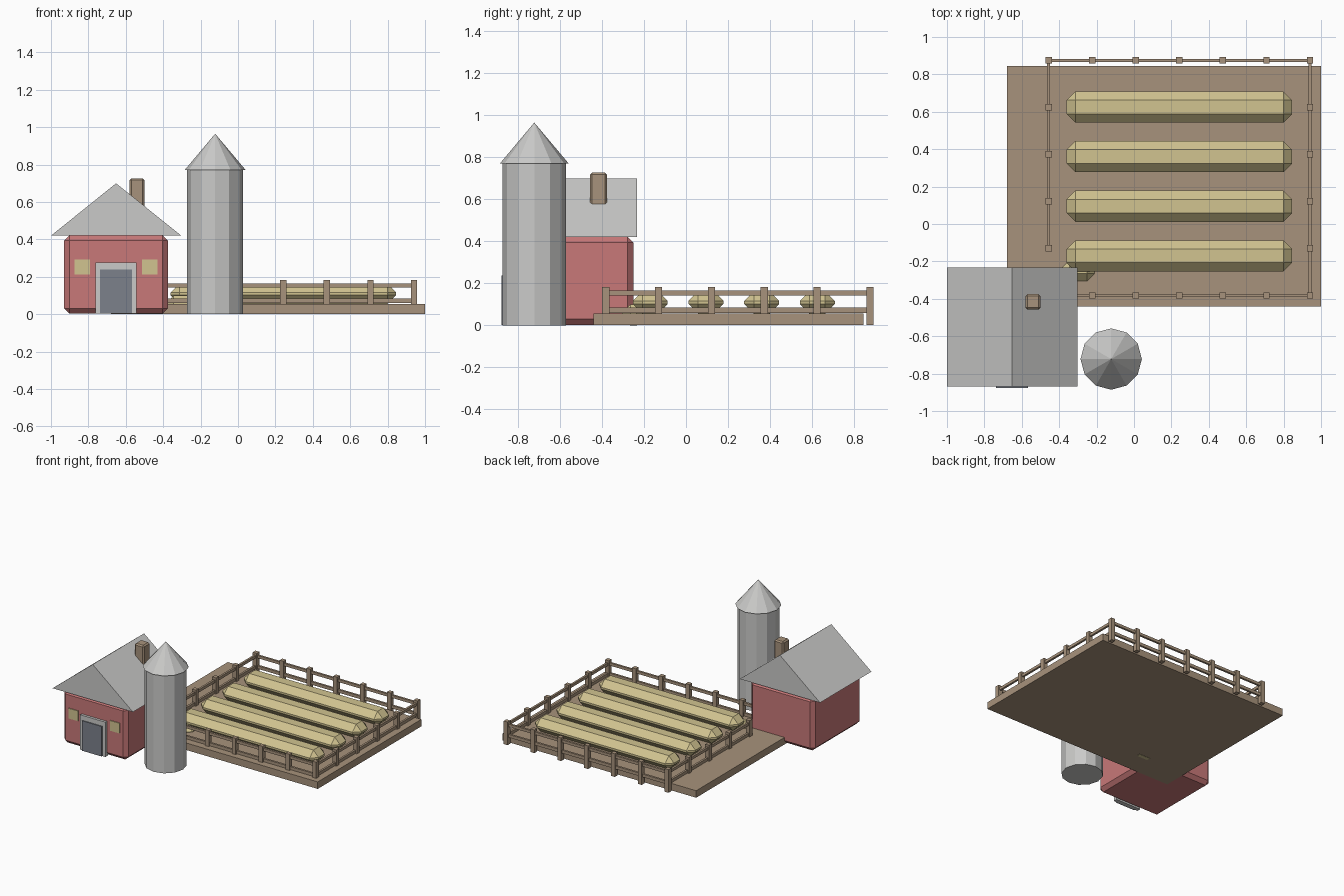
import bpy, bmesh, math
from mathutils import Matrix, Vector

if "Cube" in bpy.data.objects:
    bpy.data.objects.remove(bpy.data.objects["Cube"])


def material(name, rgb):
    m = bpy.data.materials.new(name)
    m.diffuse_color = (*rgb, 1)
    m.use_nodes = True
    m.node_tree.nodes["Principled BSDF"].inputs["Base Color"].default_value = m.diffuse_color
    return m


RED = material("barn red", (0.58, 0.19, 0.19))
GREY = material("metal grey", (0.59, 0.59, 0.58))
WOOD = material("earth and wood brown", (0.39, 0.29, 0.20))
STRAW = material("straw yellow", (0.64, 0.55, 0.28))
SLATE = material("door slate", (0.20, 0.22, 0.26))


def finish(bm, name, mat):
    bmesh.ops.recalc_face_normals(bm, faces=bm.faces)
    me = bpy.data.meshes.new(name)
    bm.to_mesh(me)
    bm.free()
    me.materials.append(mat)
    ob = bpy.data.objects.new(name, me)
    bpy.context.collection.objects.link(ob)
    return ob


def add_box(bm, lo, hi):
    lo, hi = Vector(lo), Vector(hi)
    mtx = Matrix.Translation((lo + hi) / 2) @ Matrix.Diagonal((*(hi - lo), 1))
    bmesh.ops.create_cube(bm, size=1, matrix=mtx)


def box(name, lo, hi, mat, chamfer=0):
    bm = bmesh.new()
    add_box(bm, lo, hi)
    if chamfer:
        bmesh.ops.bevel(bm, geom=bm.edges[:], offset=chamfer, segments=1,
                        affect='EDGES', clamp_overlap=True)
    return finish(bm, name, mat)


def cone(name, x, y, z0, z1, r0, r1, mat, sides=12):
    bm = bmesh.new()
    bmesh.ops.create_cone(bm, cap_ends=True, segments=sides, radius1=r0, radius2=r1,
                          depth=z1 - z0, matrix=Matrix.Translation((x, y, (z0 + z1) / 2)))
    bmesh.ops.remove_doubles(bm, verts=bm.verts, dist=1e-5)
    return finish(bm, name, mat)


# Field slab
box("field", (-0.68, -0.44, 0.001), (1.0, 0.845, 0.056), WOOD)

# Barn body, gable roof, chimney
box("barn_walls", (-0.93, -0.85, 0.003), (-0.375, -0.25, 0.422), RED, 0.028)
bm = bmesh.new()
profile = [(-1.0, 0.42), (-0.303, 0.42), (-0.652, 0.70)]
face = bm.faces.new([bm.verts.new((x, -0.87, z)) for x, z in profile])
ext = bmesh.ops.extrude_face_region(bm, geom=[face])
bmesh.ops.translate(bm, vec=(0, 0.637, 0),
                    verts=[v for v in ext["geom"] if isinstance(v, bmesh.types.BMVert)])
bm.faces.ensure_lookup_table()
if len(bm.faces) < 5:
    bm.faces.new([v for v in bm.verts if v.co.y < -0.86])
finish(bm, "barn_roof", GREY)
box("chimney", (-0.58, -0.457, 0.48), (-0.50, -0.375, 0.727), WOOD, 0.01)

# Door and windows on the front wall
box("door_frame", (-0.762, -0.87, 0.003), (-0.542, -0.84, 0.276), GREY)
box("door", (-0.738, -0.878, 0.003), (-0.568, -0.86, 0.238), SLATE)
for side in (-1, 1):
    cx = -0.652 + side * 0.18
    box("window", (cx - 0.041, -0.856, 0.212), (cx + 0.041, -0.848, 0.292), STRAW)

# Silo
cone("silo_body", -0.122, -0.722, 0.0, 0.77, 0.15, 0.15, GREY)
cone("silo_cap", -0.122, -0.722, 0.77, 0.965, 0.164, 0.0, GREY)

# Crop rows and a small bale by the barn
for i in range(4):
    y = 0.625 - 0.265 * i
    box("crop_row", (-0.36, y - 0.083, 0.056), (0.845, y + 0.083, 0.163), STRAW, 0.046)
box("small_bale", (-0.385, -0.305, 0.0), (-0.21, -0.195, 0.10), STRAW, 0.04)

# Fence: posts and two rails along each run
X0, X1, Y0, Y1 = -0.456, 0.941, -0.382, 0.875
DX, DY = (X1 - X0) / 6, (Y1 - Y0) / 5
points = {(i, j) for i in range(7) for j in range(6) if i in (0, 6) or j in (0, 5)}
points.discard((0, 0))  # this corner is the barn opening
bm = bmesh.new()
for i, j in sorted(points):
    x, y = X0 + i * DX, Y0 + j * DY
    add_box(bm, (x - 0.017, y - 0.017, 0.002), (x + 0.017, y + 0.017, 0.183))
finish(bm, "fence_posts", WOOD)
bm = bmesh.new()
runs = [((X0, Y1), (X1, Y1)), ((X0, Y0), (X1, Y0)),
        ((X1, Y0), (X1, Y1)), ((X0, Y0 + DY), (X0, Y1))]
for (ax, ay), (bx, by) in runs:
    for z0, z1 in ((0.06, 0.084), (0.143, 0.165)):
        add_box(bm, (ax - 0.008, ay - 0.008, z0), (bx + 0.008, by + 0.008, z1))
finish(bm, "fence_rails", WOOD)
